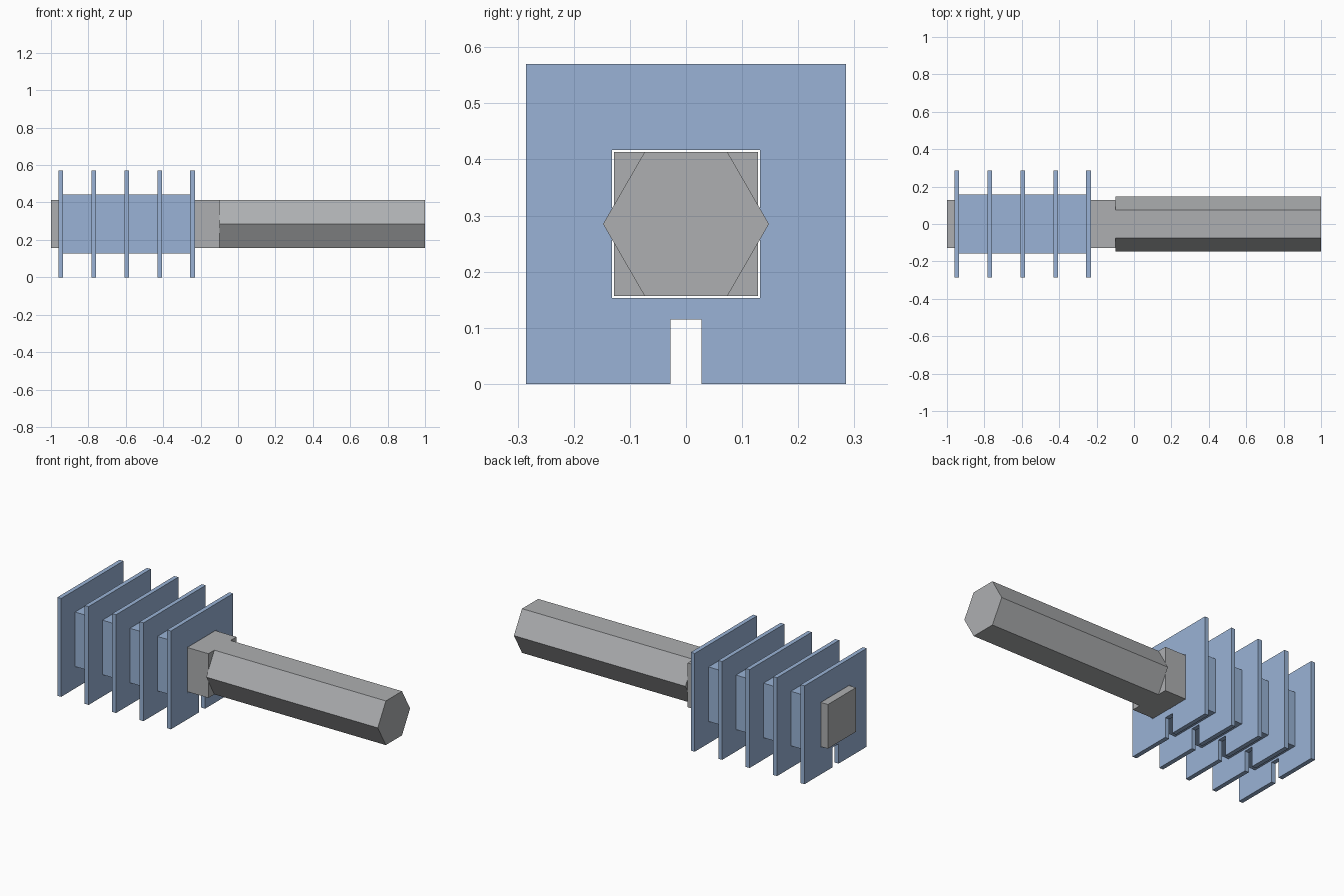
import bpy, bmesh, math
from mathutils import Vector

if "Cube" in bpy.data.objects:
    bpy.data.objects.remove(bpy.data.objects["Cube"])

CZ = 0.285        # axis height
BAR = 0.128       # half width of the square bar
HOLE = 0.132      # half width of the square holes
PLATE = 0.285     # half width of the plates
SPACER = 0.158    # half width of the spacers
THICK = 0.025
PITCH = 0.176
FIRST = -0.947    # x centre of the first plate


def material(name, color):
    m = bpy.data.materials.new(name)
    m.diffuse_color = (*color, 1)
    m.use_nodes = True
    m.node_tree.nodes["Principled BSDF"].inputs["Base Color"].default_value = m.diffuse_color
    return m


steel = material("grey_steel", (0.42, 0.43, 0.44))
blue = material("pale_blue", (0.32, 0.45, 0.67))


def finish(name, bm, mat):
    bmesh.ops.recalc_face_normals(bm, faces=bm.faces[:])
    me = bpy.data.meshes.new(name)
    bm.to_mesh(me)
    bm.free()
    me.materials.append(mat)
    ob = bpy.data.objects.new(name, me)
    bpy.context.collection.objects.link(ob)
    return ob


def extrude_x(bm, faces, length):
    res = bmesh.ops.extrude_face_region(bm, geom=faces)
    verts = [g for g in res["geom"] if isinstance(g, bmesh.types.BMVert)]
    bmesh.ops.translate(bm, verts=verts, vec=(length, 0, 0))


def prism(name, outline, x0, x1, mat):
    """Solid bar from a (y, z) outline around the axis."""
    bm = bmesh.new()
    face = bm.faces.new([bm.verts.new((x0, y, CZ + z)) for y, z in outline])
    extrude_x(bm, [face], x1 - x0)
    # keep the starting cap so that the bar is closed
    bm.normal_update()
    if any(e.is_boundary for e in bm.edges):
        bmesh.ops.holes_fill(bm, edges=[e for e in bm.edges if e.is_boundary])
    return finish(name, bm, mat)


def slab(name, ys, zs, solid, x0, x1, mat):
    """Slab from grid cells; solid(y, z) says which cells are filled."""
    bm = bmesh.new()
    faces = []
    for ya, yb in zip(ys, ys[1:]):
        for za, zb in zip(zs, zs[1:]):
            if solid((ya + yb) / 2, (za + zb) / 2):
                pts = [(ya, za), (yb, za), (yb, zb), (ya, zb)]
                faces.append(bm.faces.new([bm.verts.new((x0, y, CZ + z)) for y, z in pts]))
    bmesh.ops.remove_doubles(bm, verts=bm.verts[:], dist=1e-5)
    extrude_x(bm, bm.faces[:], x1 - x0)
    if any(e.is_boundary for e in bm.edges):
        for f in faces:
            if f.is_valid:
                f.normal_flip()
    return finish(name, bm, mat)


def outside_hole(y, z):
    return max(abs(y), abs(z)) > HOLE


# Square bar and hexagonal shaft
prism("square_bar", [(-BAR, -BAR), (BAR, -BAR), (BAR, BAR), (-BAR, BAR)], -1, -0.1, steel)
R = BAR / math.cos(math.pi / 6)
prism("hex_shaft", [(R * math.cos(i * math.pi / 3), R * math.sin(i * math.pi / 3))
                    for i in range(6)], -0.1, 1, steel)

# Square plates with a bar hole and a slot in the lower edge
SLOT, SLOT_TOP = 0.0275, 0.115 - CZ


def plate_solid(y, z):
    return outside_hole(y, z) and not (abs(y) < SLOT and z < SLOT_TOP)


for i in range(5):
    x = FIRST + i * PITCH
    slab(f"plate_{i + 1}", [-PLATE, -HOLE, -SLOT, SLOT, HOLE, PLATE],
         [-PLATE, SLOT_TOP, -HOLE, HOLE, PLATE], plate_solid,
         x - THICK / 2, x + THICK / 2, blue)

# Hollow square spacers between the plates
for i in range(4):
    x = FIRST + i * PITCH
    ring = [-SPACER, -HOLE, HOLE, SPACER]
    slab(f"spacer_{i + 1}", ring, ring, outside_hole,
         x + THICK / 2, x + PITCH - THICK / 2, blue)
